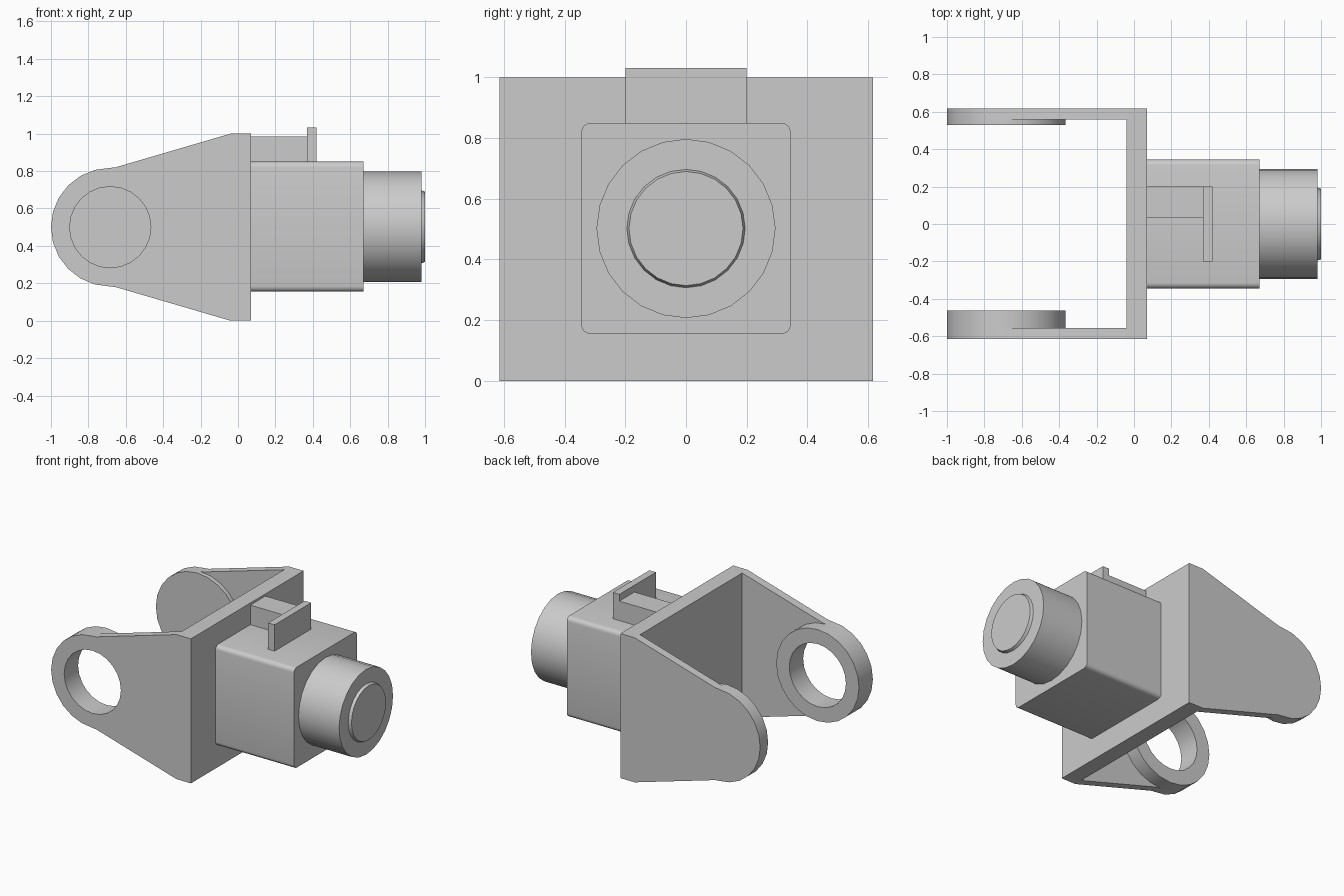
import bpy
import bmesh
from math import sin, cos, pi, radians
from mathutils import Matrix, Vector

if "Cube" in bpy.data.objects:
    bpy.data.objects.remove(bpy.data.objects["Cube"], do_unlink=True)

grey = bpy.data.materials.new("plain grey")
grey.use_nodes = True
grey.diffuse_color = (0.6, 0.6, 0.6, 1)
grey.node_tree.nodes["Principled BSDF"].inputs["Base Color"].default_value = (0.6, 0.6, 0.6, 1)

SEGMENTS = 24
PIVOT_X, PIVOT_Z, PIVOT_R = -0.683, 0.5, 0.317
HOLE_R = 0.217


def finish(bm, name):
    bmesh.ops.recalc_face_normals(bm, faces=bm.faces)
    mesh = bpy.data.meshes.new(name)
    bm.to_mesh(mesh)
    bm.free()
    mesh.materials.append(grey)
    obj = bpy.data.objects.new(name, mesh)
    bpy.context.collection.objects.link(obj)
    return obj


def box(name, low, high, rounding=0):
    """Box between two corners; rounding bevels the edges along x."""
    bm = bmesh.new()
    low, high = Vector(low), Vector(high)
    size = high - low
    bmesh.ops.create_cube(bm, size=1, matrix=Matrix.Translation((low + high) / 2)
                          @ Matrix.Diagonal((*size, 1)))
    if rounding:
        edges = [e for e in bm.edges
                 if abs(e.verts[0].co.x - e.verts[1].co.x) > size.x / 2]
        bmesh.ops.bevel(bm, geom=edges, offset=rounding, segments=4,
                        profile=0.5, affect='EDGES')
    return finish(bm, name)


def cylinder_x(name, x0, x1, z, r0, r1):
    """Cylinder or cone along x."""
    bm = bmesh.new()
    bmesh.ops.create_cone(bm, cap_ends=True, segments=SEGMENTS, radius1=r0,
                          radius2=r1, depth=x1 - x0,
                          matrix=Matrix.Translation(((x0 + x1) / 2, 0, z))
                          @ Matrix.Rotation(pi / 2, 4, 'Y'))
    return finish(bm, name)


def prism_y(name, profile, y0, y1):
    """Extrude an (x, z) outline along y."""
    bm = bmesh.new()
    face = bm.faces.new([bm.verts.new((x, y0, z)) for x, z in profile])
    new = bmesh.ops.extrude_face_region(bm, geom=[face])["geom"]
    bmesh.ops.translate(bm, vec=(0, y1 - y0, 0),
                        verts=[v for v in new if isinstance(v, bmesh.types.BMVert)])
    return finish(bm, name)


def arc(radius, first, last):
    step = 2 * pi / SEGMENTS
    return [(PIVOT_X + radius * cos(i * step), PIVOT_Z + radius * sin(i * step))
            for i in range(first, last)]


def cut(obj, cutter):
    mod = obj.modifiers.new("pivot hole", 'BOOLEAN')
    mod.object = cutter
    mod.operation = 'DIFFERENCE'
    mod.solver = 'EXACT'
    bpy.context.view_layer.objects.active = obj
    bpy.ops.object.modifier_apply(modifier=mod.name)


# Fork: cross plate and two tapered arms with round ends
parts = [box("cross_plate", (-0.04, -0.615, 0), (0.07, 0.617, 1))]
half = SEGMENTS // 4
arm_outline = ([(-0.04, 0), (-0.04, 1), (-0.655, 0.82)]
               + arc(PIVOT_R, half, 3 * half + 1) + [(-0.655, 0.18)])
disc = arc(PIVOT_R, 0, SEGMENTS)
right_arm = prism_y("right_arm", arm_outline, -0.615, -0.557)
right_boss = prism_y("right_boss", disc, -0.557, -0.463)
left_arm = prism_y("left_arm", arm_outline, 0.56, 0.617)
left_boss = prism_y("left_boss", disc, 0.53, 0.56)

# Open pivot hole through the right arm only
cutter = prism_y("pivot_cutter", arc(HOLE_R, 0, SEGMENTS), -0.8, -0.3)
cutter.hide_render = True
cut(right_arm, cutter)
cut(right_boss, cutter)
bpy.data.objects.remove(cutter, do_unlink=True)
parts += [right_arm, right_boss, left_arm, left_boss]

# Housing block, barrel and raised end cap
parts.append(box("housing", (0.07, -0.345, 0.155), (0.67, 0.345, 0.85), 0.03))
parts.append(cylinder_x("barrel", 0.67, 0.98, 0.502, 0.295, 0.295))
parts.append(cylinder_x("end_cap", 0.98, 1.0, 0.502, 0.195, 0.188))

# Top bracket: offset bar and upright tab
parts.append(box("bracket_bar", (0.07, 0.035, 0.85), (0.37, 0.2, 0.985)))
parts.append(box("bracket_tab", (0.37, -0.2, 0.85), (0.42, 0.2, 1.032)))

# Smooth the round surfaces, keep the corners sharp
bpy.ops.object.select_all(action='DESELECT')
for part in parts:
    part.select_set(True)
bpy.context.view_layer.objects.active = parts[0]
bpy.ops.object.shade_smooth_by_angle(angle=radians(30))
